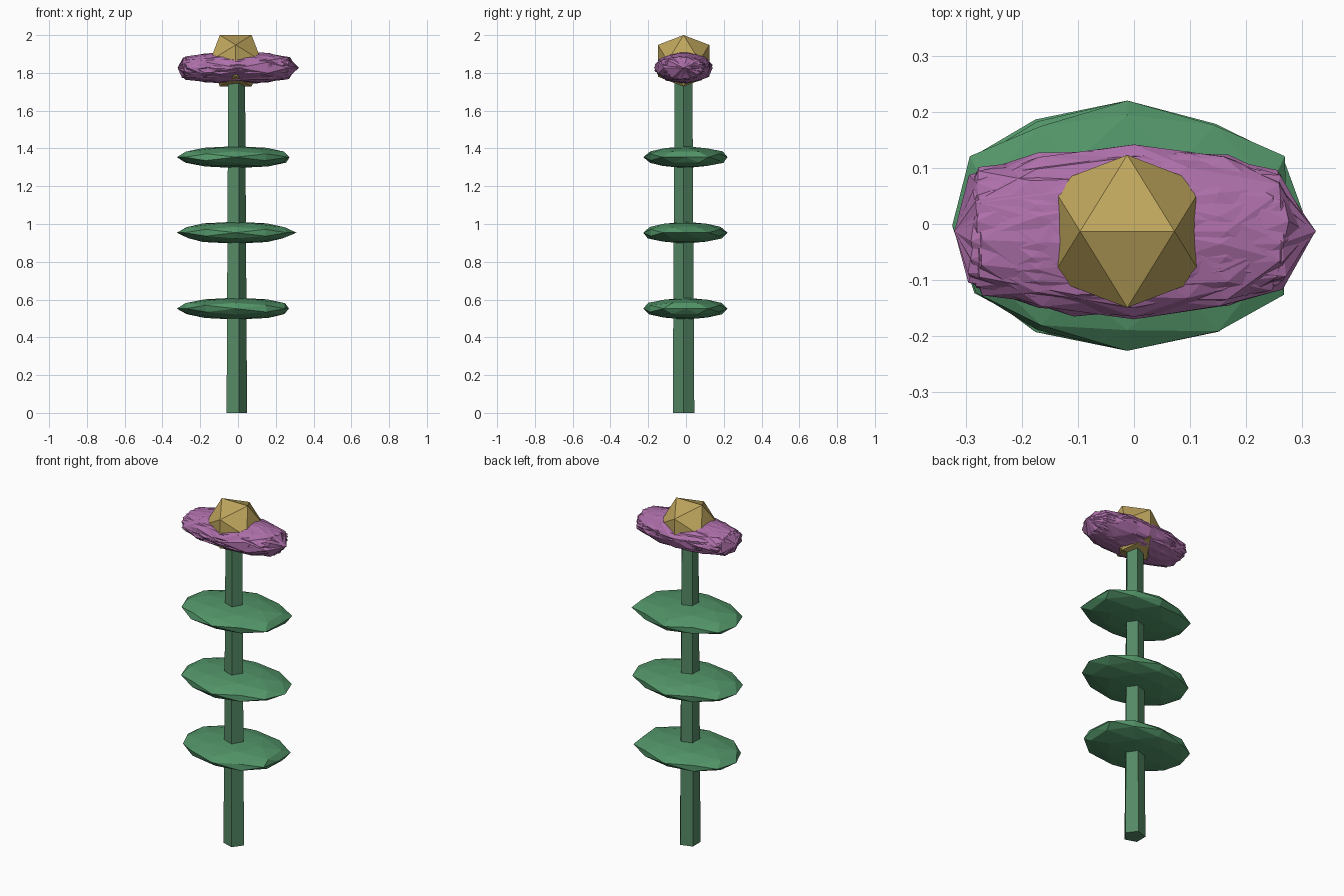
import bpy, bmesh, math, random
from mathutils import Vector, Matrix

if "Cube" in bpy.data.objects:
    bpy.data.objects.remove(bpy.data.objects["Cube"])

random.seed(4)
CX, CY = -0.012, -0.013
PHI = (1 + 5 ** 0.5) / 2


def material(name, rgb):
    m = bpy.data.materials.new(name)
    m.diffuse_color = (*rgb, 1)
    m.use_nodes = True
    m.node_tree.nodes["Principled BSDF"].inputs["Base Color"].default_value = m.diffuse_color
    return m


STEM = material("stem_green", (0.09, 0.25, 0.13))
LEAF = material("leaf_green", (0.085, 0.30, 0.14))
PINK = material("petal_pink", (0.42, 0.16, 0.40))
GOLD = material("centre_gold", (0.52, 0.38, 0.11))


def finish(bm, name, mat):
    bmesh.ops.recalc_face_normals(bm, faces=bm.faces)
    me = bpy.data.meshes.new(name)
    bm.to_mesh(me)
    bm.free()
    me.materials.append(mat)
    ob = bpy.data.objects.new(name, me)
    bpy.context.collection.objects.link(ob)
    return ob


def ico_points(split):
    # icosahedron with its top edge along x, optionally split once
    pts = []
    for s in (-1, 1):
        for t in (-PHI, PHI):
            pts += [Vector((s, 0, t)), Vector((t, s, 0)), Vector((0, t, s))]
    if split:
        pts += [(a + b) / 2 for i, a in enumerate(pts) for b in pts[:i]
                if (a - b).length < 2.1]
    return [p.normalized() for p in pts]


def add_ball(bm, split, shape):
    new = [bm.verts.new(p) for p in ico_points(split)]
    bmesh.ops.convex_hull(bm, input=new)
    for v in new:
        v.co = shape(v.co.copy())


# Tapered five-sided stem
bm = bmesh.new()
bmesh.ops.create_cone(bm, cap_ends=True, segments=5, radius1=0.06, radius2=0.049,
                      depth=1.82)
bmesh.ops.rotate(bm, verts=bm.verts, matrix=Matrix.Rotation(-math.pi / 2, 3, 'Z'))
bmesh.ops.translate(bm, verts=bm.verts, vec=(CX, CY, 0.91))
finish(bm, "stem", STEM)

# Three flattened leaf discs, slightly uneven
for i, (z, right) in enumerate(((0.552, 0.27), (0.954, 0.31), (1.354, 0.273))):
    def leaf(p):
        k = 1.0 if max(map(abs, p)) > 0.99 else random.uniform(0.98, 1.06)
        x = CX + 0.312 * p.x * k
        if p.x > 0.99:
            x = right
        return Vector((min(x, right), 0.003 - 0.006 + 0.223 * p.y * k, z + 0.058 * p.z))
    bm = bmesh.new()
    add_ball(bm, True, leaf)
    finish(bm, f"leaf_{i + 1}", LEAF)

# Spiky bloom: interpenetrating long faceted balls turned about x
bm = bmesh.new()
N = 9
for i in range(N):
    turn = Matrix.Rotation(2 * math.pi * i / N, 3, 'X')
    flip = -1 if i % 2 else 1

    def petal(p):
        p = turn @ Vector((p.x * flip, p.y, p.z))
        r = math.hypot(p.y, p.z)
        k = (r ** 0.6 / r if r > 1e-6 else 0) * random.uniform(0.9, 1.05)
        x = p.x * (0.325 if p.x > 0 else 0.35) * random.uniform(0.93, 1.0)
        return Vector((max(x, -0.32), CY + 0.15 * p.y * k, 1.827 + 0.084 * p.z * k))
    add_ball(bm, True, petal)
finish(bm, "bloom_petals", PINK)

# Golden flower centre
bm = bmesh.new()
add_ball(bm, False, lambda p: p * 0.16 + Vector((CX, CY, 1.864)))
finish(bm, "bloom_centre", GOLD)
